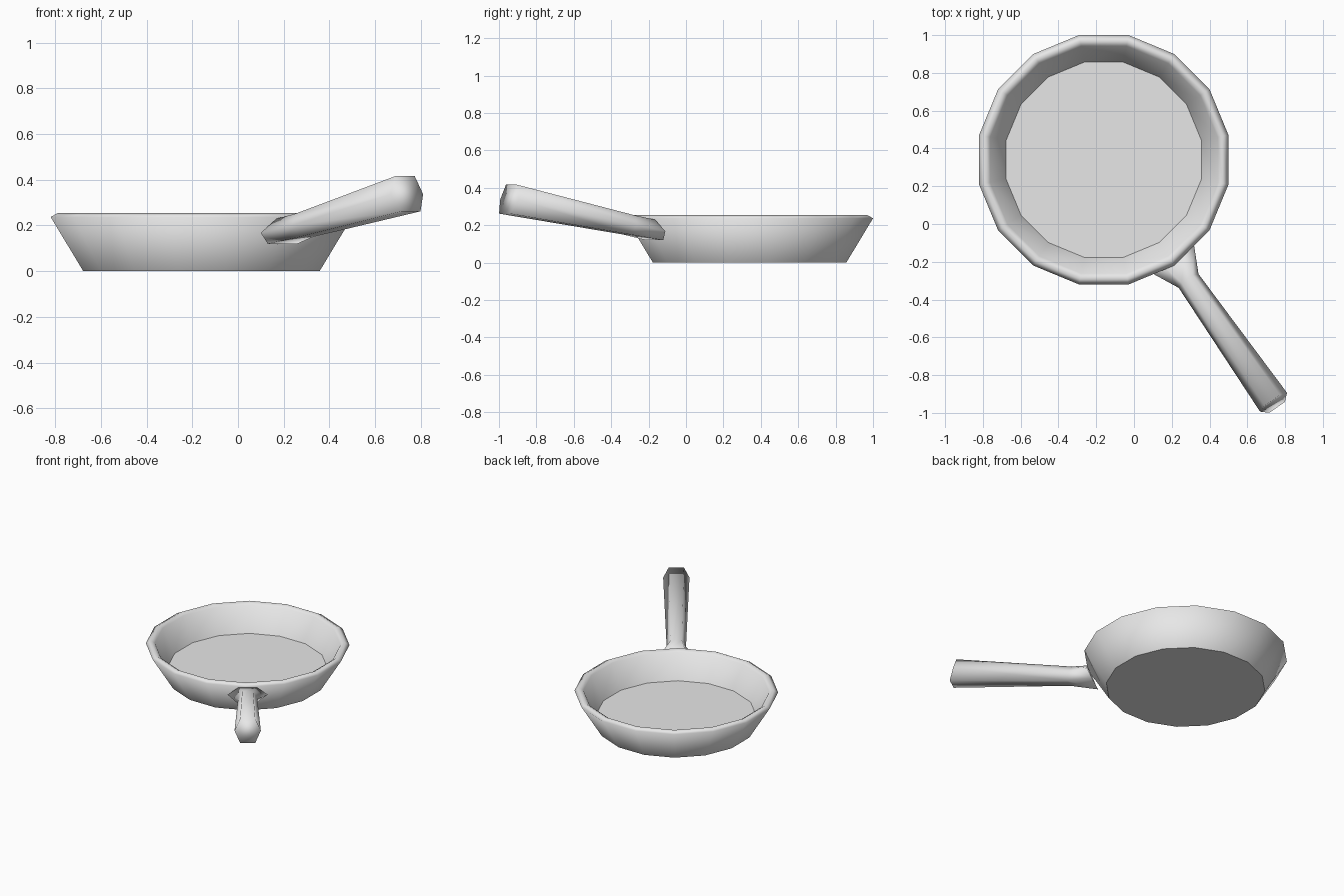
import bpy, bmesh
from math import sin, cos, pi, radians

cube = bpy.data.objects.get("Cube")
if cube:
    bpy.data.objects.remove(cube)

metal = bpy.data.materials.new("plain grey metal")
metal.use_nodes = True
GREY = (0.8, 0.8, 0.8, 1)
metal.diffuse_color = GREY
metal.node_tree.nodes["Principled BSDF"].inputs["Base Color"].default_value = GREY

PAN_X, PAN_Y = -0.16, 0.34
SIDES = 16


def loft(name, rings):
    """Skin a list of closed rings, cap both ends and shade smooth."""
    bm = bmesh.new()
    loops = [[bm.verts.new(p) for p in ring] for ring in rings]
    n = len(loops[0])
    for a, b in zip(loops, loops[1:]):
        for i in range(n):
            j = (i + 1) % n
            bm.faces.new((a[i], a[j], b[j], b[i]))
    caps = [bm.faces.new(loops[0]), bm.faces.new(loops[-1])]
    bmesh.ops.recalc_face_normals(bm, faces=bm.faces)
    for f in bm.faces:
        f.smooth = True
    # Level discs (base and cooking floor) stay crisp
    for cap in caps:
        if abs(cap.normal.z) > 0.99:
            cap.smooth = False
            for e in cap.edges:
                e.smooth = False
    mesh = bpy.data.meshes.new(name)
    bm.to_mesh(mesh)
    bm.free()
    mesh.materials.append(metal)
    obj = bpy.data.objects.new(name, mesh)
    obj.location = (PAN_X, PAN_Y, 0)
    bpy.context.collection.objects.link(obj)
    return obj


def circle(apothem, z):
    r = apothem / cos(pi / SIDES)
    angles = [2 * pi * (i + 0.5) / SIDES for i in range(SIDES)]
    return [(r * cos(a), r * sin(a), z) for a in angles]


# Pan bowl: base, flared wall, rolled lip, inner wall, floor
profile = [(0.517, 0), (0.66, 0.237), (0.628, 0.255), (0.602, 0.238), (0.517, 0.07)]
loft("pan_bowl", [circle(r, z) for r, z in profile])

# Handle: hexagonal sections leaning with the rise of the grip
DIRECTION = radians(-55)


def section(top, middle, bottom):
    """Each level is (distance from pan centre, half width, height)."""
    corners = [(middle, 1), (top, 1), (top, -1), (middle, -1), (bottom, -1), (bottom, 1)]
    c, s = cos(DIRECTION), sin(DIRECTION)
    return [(d * c - side * w * s, d * s + side * w * c, z)
            for (d, w, z), side in corners]


loft("handle", [
    section((0.66, 0.06, 0.23), (0.643, 0.133, 0.168), (0.62, 0.08, 0.12)),
    section((0.77, 0.036, 0.252), (0.783, 0.064, 0.2), (0.80, 0.036, 0.15)),
    section((1.555, 0.05, 0.417), (1.567, 0.087, 0.337), (1.60, 0.05, 0.262)),
])
